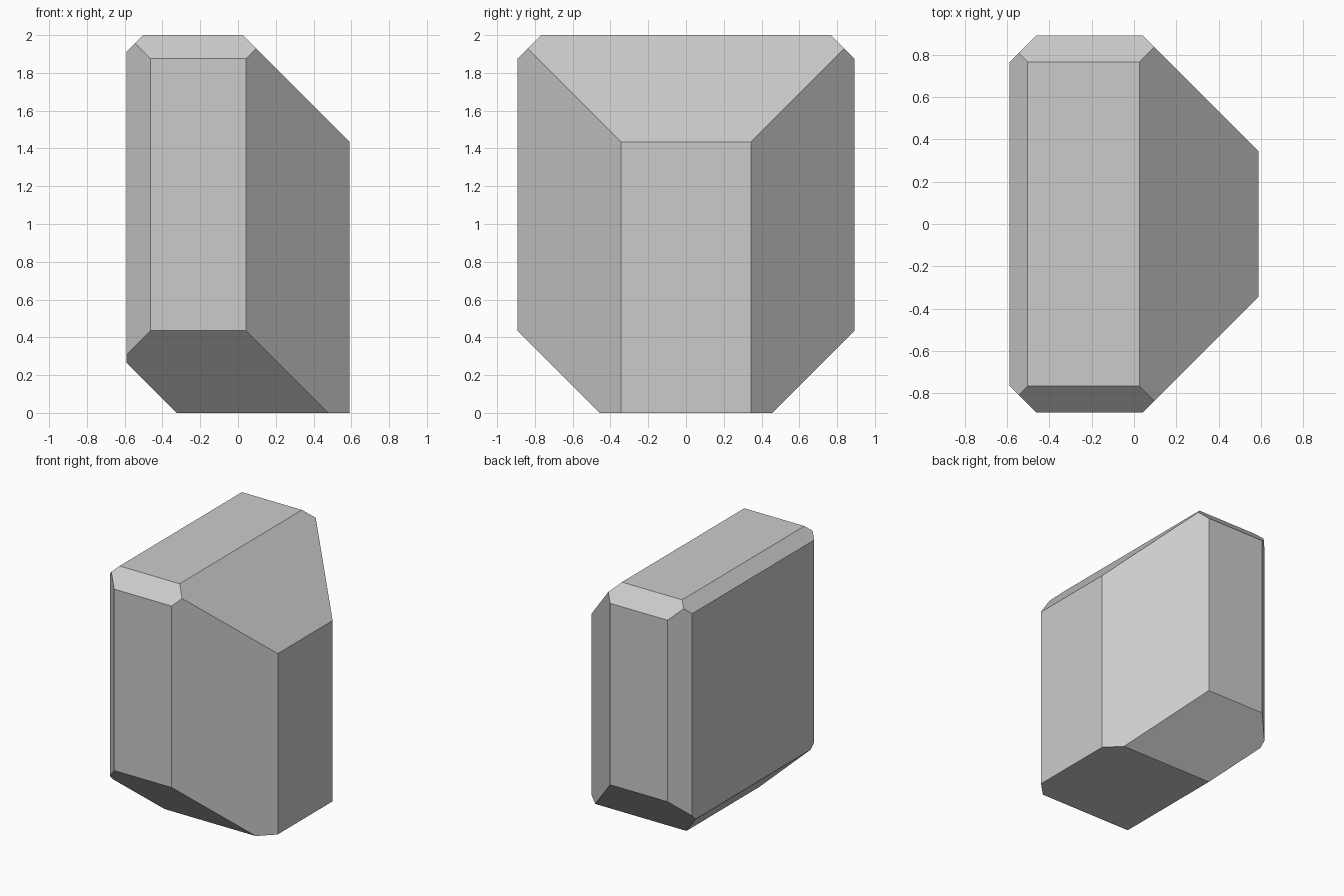
import bpy, bmesh
from mathutils import Matrix, Vector

if "Cube" in bpy.data.objects:
    bpy.data.objects.remove(bpy.data.objects["Cube"])

bm = bmesh.new()

# Starting block
bmesh.ops.create_cube(bm, size=1.0, matrix=Matrix.Translation((0, 0, 1))
                      @ Matrix.Diagonal((1.18, 1.784, 2.0, 1.0)))


def cut(normal, distance):
    """Slice off everything beyond the plane normal . p = distance and cap it."""
    n = Vector(normal)
    geom = bm.verts[:] + bm.edges[:] + bm.faces[:]
    bmesh.ops.bisect_plane(bm, geom=geom, dist=1e-5, plane_co=n * distance / n.length_squared,
                           plane_no=n, clear_outer=True)
    rim = [e for e in bm.edges if e.is_boundary]
    if rim:
        bmesh.ops.contextual_create(bm, geom=rim)


# Edges running front to back: top right, top left, bottom left
cut((1, 0, 1), 2.025)
cut((-1, 0, 1), 2.503)
cut((-1, 0, -1), 0.324)

# Edges mirrored between front and back
for side in (-1, 1):
    cut((0, side, 1), 2.767)      # top
    cut((0, side, -1), 0.457)     # bottom
    cut((1, side, 0), 0.934)      # upright, right
    cut((-1, side, 0), 1.355)     # upright, left

bmesh.ops.recalc_face_normals(bm, faces=bm.faces[:])
mesh = bpy.data.meshes.new("faceted_rock")
bm.to_mesh(mesh)
bm.free()
bpy.context.collection.objects.link(bpy.data.objects.new("faceted_rock", mesh))
